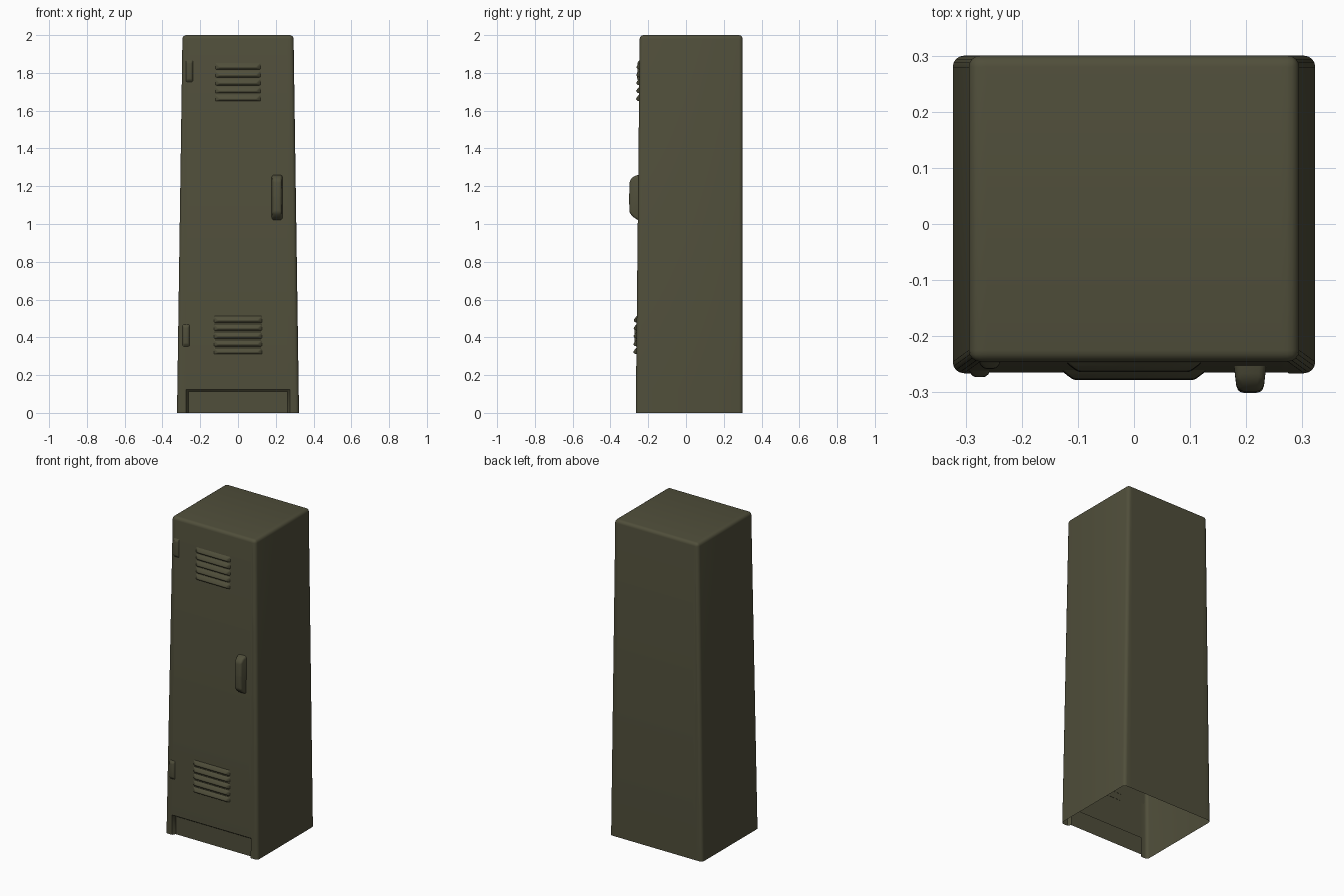
import bpy, bmesh, math
from mathutils import Vector

if "Cube" in bpy.data.objects:
    bpy.data.objects.remove(bpy.data.objects["Cube"])

olive = bpy.data.materials.new("olive metal")
olive.diffuse_color = (0.08, 0.077, 0.043, 1)
olive.use_nodes = True
olive.node_tree.nodes["Principled BSDF"].inputs["Base Color"].default_value = olive.diffuse_color

BACK = 0.30


def half_width(z):
    return 0.323 - 0.0145 * z


def front_y(z):
    return -0.266 + 0.0105 * z


def finish(bm, name, angle=40):
    mesh = bpy.data.meshes.new(name)
    bm.to_mesh(mesh)
    bm.free()
    mesh.materials.append(olive)
    ob = bpy.data.objects.new(name, mesh)
    bpy.context.collection.objects.link(ob)
    bpy.ops.object.select_all(action='DESELECT')
    ob.select_set(True)
    bpy.context.view_layer.objects.active = ob
    bpy.ops.object.shade_smooth_by_angle(angle=math.radians(angle))
    return ob


def front_part(name, profile, x, z, hw, end_taper, bevel, segments=2):
    """Side profile of (outward, up) points, extruded across the door front."""
    bm = bmesh.new()
    depth = max(p[0] for p in profile)
    sides = []
    for s in (-1, 1):
        sides.append([bm.verts.new((x + s * (hw - end_taper * max(o, 0) / depth),
                                    front_y(z + u) - o, z + u)) for o, u in profile])
    n = len(profile)
    bm.faces.new(sides[0])
    bm.faces.new(sides[1][::-1])
    for i in range(n):
        j = (i + 1) % n
        bm.faces.new((sides[0][i], sides[1][i], sides[1][j], sides[0][j]))
    bmesh.ops.recalc_face_normals(bm, faces=bm.faces)
    edges = [e for e in bm.edges if any(v.co.y < front_y(v.co.z) - 0.001 for v in e.verts)]
    bmesh.ops.bevel(bm, geom=edges, offset=bevel, segments=segments, profile=0.5,
                    affect='EDGES', clamp_overlap=True)
    return finish(bm, name, 60)


# Tapered cabinet shell, open at the bottom, with rounded corners
bm = bmesh.new()
bmesh.ops.create_cube(bm, size=2)
for v in bm.verts:
    z = v.co.z + 1
    v.co = (v.co.x * half_width(z), BACK if v.co.y > 0 else front_y(z), z)
bmesh.ops.delete(bm, geom=[f for f in bm.faces if f.normal.z < -0.9], context='FACES')
bmesh.ops.bevel(bm, geom=[e for e in bm.edges if not e.is_boundary], offset=0.02,
                segments=4, profile=0.5, affect='EDGES')

# Recessed kick panel: cut the front near the floor and push it back
cuts = [((x, 0, 0), (1, 0, 0)) for x in (-0.275, -0.262, 0.262, 0.275)]
cuts += [((0, 0, z), (0, 0, 1)) for z in (0.112, 0.125)]
for co, no in cuts:
    bmesh.ops.bisect_plane(bm, geom=bm.verts[:] + bm.edges[:] + bm.faces[:],
                           plane_co=co, plane_no=no)
for v in bm.verts:
    if abs(v.co.x) < 0.263 and v.co.z < 0.113 and v.co.y < -0.2:
        v.co.y += 0.02
finish(bm, "locker_cabinet")

# Louvred vents, five slats each
louvre = [(-0.002, 0.020), (0.008, 0.010), (0.017, -0.004), (0.010, -0.013), (-0.002, -0.016)]
for label, mid, hw in (("upper", 1.75, 0.122), ("lower", 0.41, 0.130)):
    for i in range(5):
        front_part(f"{label}_vent_slat_{i + 1}", louvre, 0, mid + (i - 2) * 0.042,
                   hw, 0.025, 0.004)

# Door handle
handle = [(-0.002, 0.115), (0.025, 0.108), (0.045, 0.085), (0.047, 0.0),
          (0.045, -0.085), (0.025, -0.108), (-0.002, -0.125)]
front_part("door_handle", handle, 0.207, 1.145, 0.029, 0.006, 0.012, 3)

# Hinge knuckles on the left edge
hinge = [(-0.002, 0.060), (0.011, 0.045), (0.011, -0.045), (-0.002, -0.060)]
for label, x, z in (("upper", -0.257, 1.81), ("lower", -0.275, 0.41)):
    front_part(f"{label}_hinge", hinge, x, z, 0.020, 0.008, 0.006)
